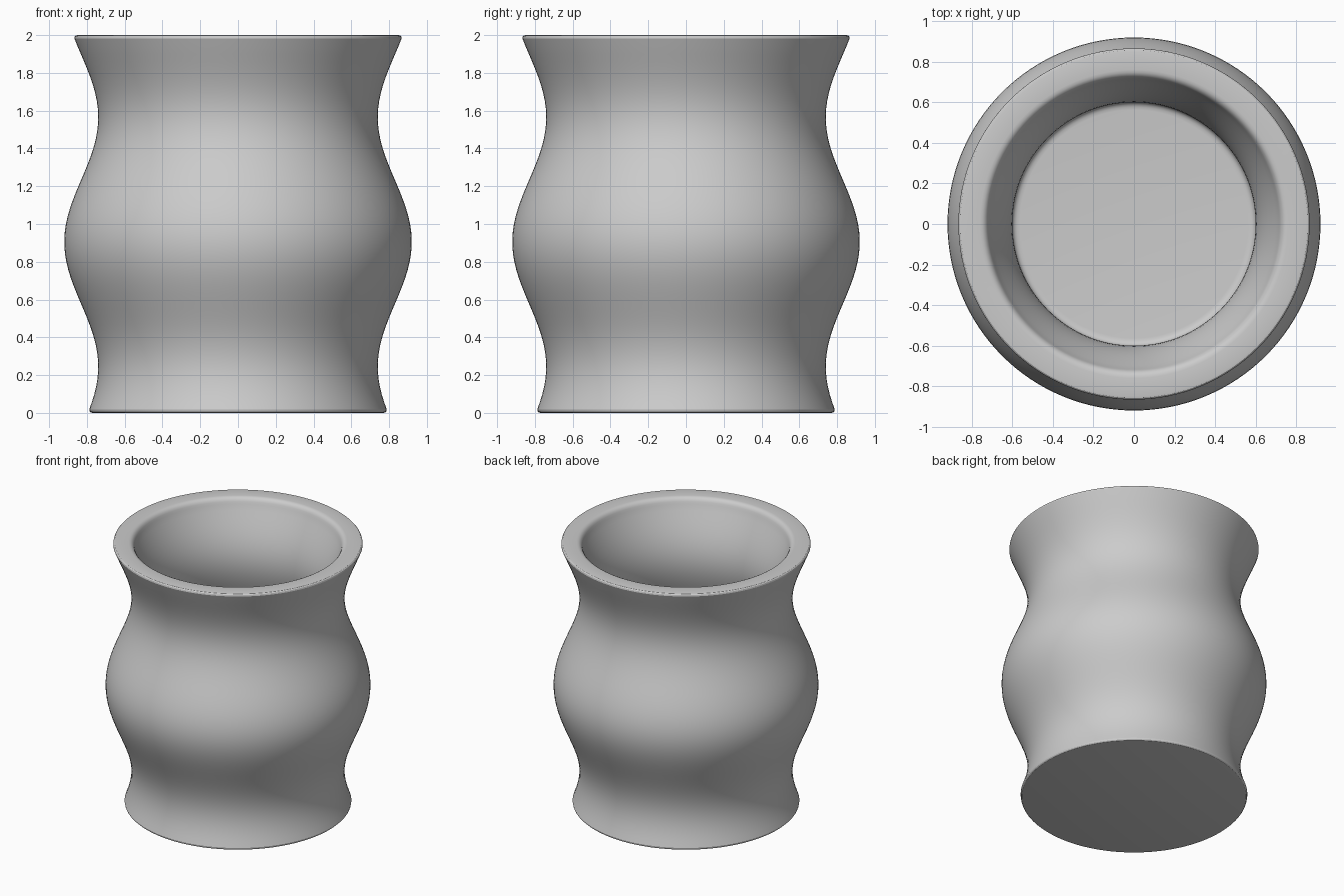
import bpy
import bmesh
import math
from mathutils import Matrix, Vector

cube = bpy.data.objects.get("Cube")
if cube:
    bpy.data.objects.remove(cube, do_unlink=True)

SEGMENTS = 128
HEIGHT = 2.0
WALL = 0.14
FLOOR = 0.15


def outer_radius(z):
    """Wavy outline with two necks and one belly."""
    return 0.83 + 0.09 * math.cos(math.tau * (z - 0.905) / 1.32)


def inner_radius(z):
    return outer_radius(z) - WALL


def heights(start, end, steps):
    return [start + (end - start) * i / steps for i in range(steps + 1)]


def rounded(corner, before, after, steps=5):
    """Quadratic curve that softens one corner of the profile."""
    a, c, b = Vector(before), Vector(corner), Vector(after)
    return [a.lerp(c, t).lerp(c.lerp(b, t), t) for t in heights(0, 1, steps)]


# Half profile, from the base centre up the outside and down the inside
edge, lip, fillet = 0.018, 0.045, 0.04
base, top = outer_radius(edge), outer_radius(HEIGHT - edge)
mouth, well = inner_radius(HEIGHT - lip), inner_radius(FLOOR + fillet)

profile = [(0, 0)]
profile += rounded((base, 0), (base - edge, 0), (base, edge), 3)
profile += [(outer_radius(z), z) for z in heights(edge, HEIGHT - edge, 48)[1:-1]]
profile += rounded((top, HEIGHT), (top, HEIGHT - edge), (top - edge, HEIGHT), 3)
profile += rounded((mouth + 0.01, HEIGHT), (mouth + lip, HEIGHT), (mouth, HEIGHT - lip))
profile += [(inner_radius(z), z) for z in heights(HEIGHT - lip, FLOOR + fillet, 44)[1:-1]]
profile += rounded((well, FLOOR), (well, FLOOR + fillet), (well - fillet, FLOOR))
profile += [(0, FLOOR)]

# Revolve the profile into a closed vessel
bm = bmesh.new()
verts = [bm.verts.new((r, 0, z)) for r, z in profile]
edges = [bm.edges.new(pair) for pair in zip(verts, verts[1:])]
bmesh.ops.spin(bm, geom=verts + edges, cent=(0, 0, 0), axis=(0, 0, 1),
               angle=math.tau, steps=SEGMENTS, use_duplicate=False)
bmesh.ops.remove_doubles(bm, verts=bm.verts, dist=0.0001)
bmesh.ops.recalc_face_normals(bm, faces=bm.faces)
mesh = bpy.data.meshes.new("vessel")
bm.to_mesh(mesh)
bm.free()
vessel = bpy.data.objects.new("vessel", mesh)
bpy.context.collection.objects.link(vessel)

# Plain grey finish
colour = (0.6, 0.6, 0.6, 1)
grey = bpy.data.materials.new("light grey")
grey.use_nodes = True
grey.diffuse_color = colour
grey.node_tree.nodes["Principled BSDF"].inputs["Base Color"].default_value = colour
mesh.materials.append(grey)

# Smooth walls with crisp rim edges
bpy.ops.object.select_all(action="DESELECT")
vessel.select_set(True)
bpy.context.view_layer.objects.active = vessel
bpy.ops.object.shade_smooth_by_angle(angle=math.radians(30))
